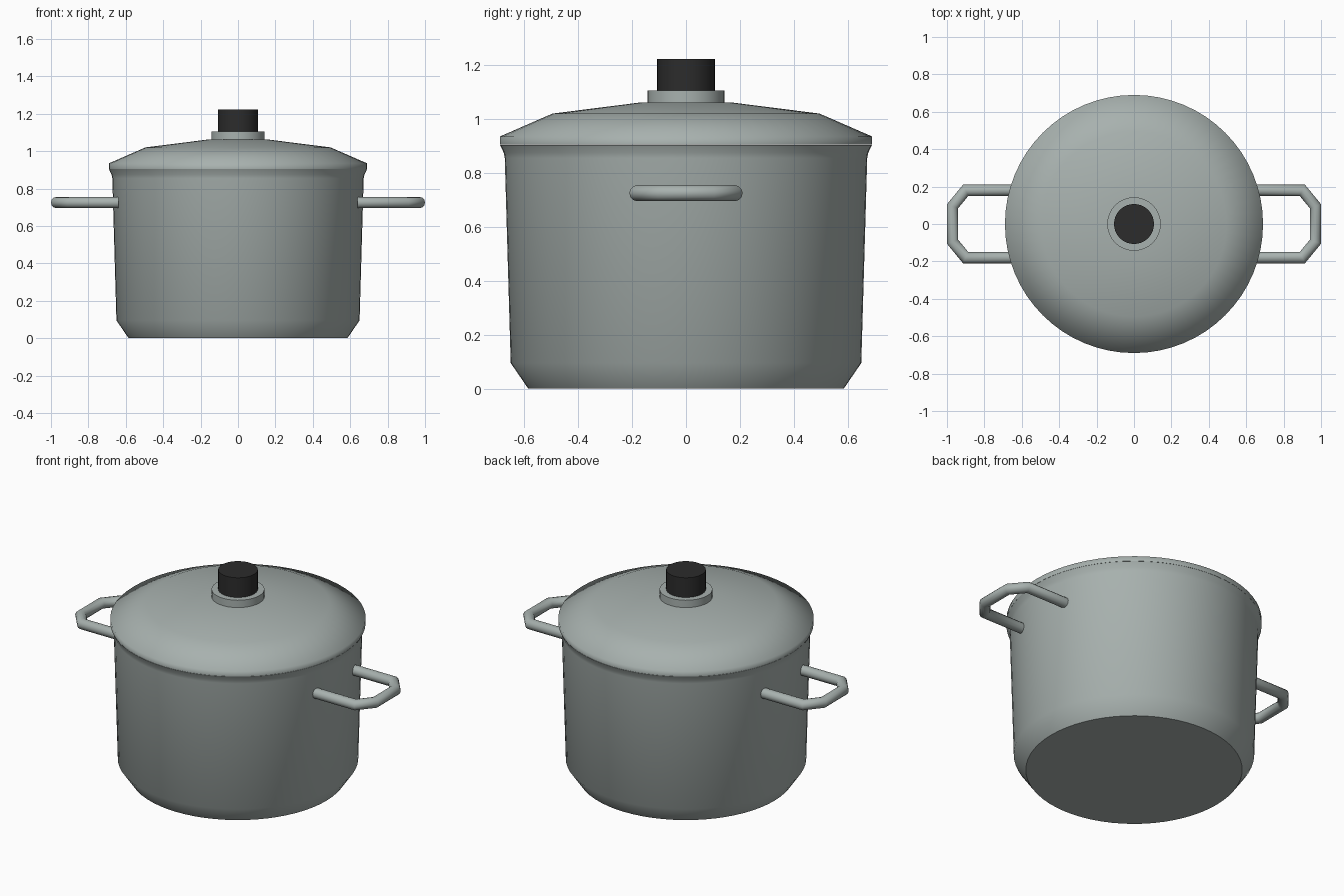
import bpy, bmesh, math
from mathutils import Vector

if "Cube" in bpy.data.objects:
    bpy.data.objects.remove(bpy.data.objects["Cube"])


def material(name, color):
    m = bpy.data.materials.new(name)
    m.diffuse_color = (*color, 1)
    m.use_nodes = True
    m.node_tree.nodes["Principled BSDF"].inputs["Base Color"].default_value = m.diffuse_color
    return m


STEEL = material("brushed_steel", (0.39, 0.44, 0.425))
BLACK = material("black_plastic", (0.025, 0.025, 0.025))


def skin(name, rings, mat, angle):
    """Join rings of points into a capped, smooth-shaded tube."""
    bm = bmesh.new()
    loops = [[bm.verts.new(p) for p in ring] for ring in rings]
    n = len(loops[0])
    for a, b in zip(loops, loops[1:]):
        for i in range(n):
            j = (i + 1) % n
            bm.faces.new((a[i], a[j], b[j], b[i]))
    bm.faces.new(loops[0][::-1])
    bm.faces.new(loops[-1])
    bmesh.ops.recalc_face_normals(bm, faces=bm.faces)
    mesh = bpy.data.meshes.new(name)
    bm.to_mesh(mesh)
    bm.free()
    mesh.materials.append(mat)
    ob = bpy.data.objects.new(name, mesh)
    bpy.context.collection.objects.link(ob)
    bpy.ops.object.select_all(action='DESELECT')
    ob.select_set(True)
    bpy.context.view_layer.objects.active = ob
    bpy.ops.object.shade_smooth_by_angle(angle=math.radians(angle))
    return ob


def lathe(name, profile, mat, sides=64, angle=42):
    """Turn a (radius, height) profile around z."""
    rings = [[(r * math.cos(math.tau * i / sides), r * math.sin(math.tau * i / sides), z)
              for i in range(sides)] for r, z in profile]
    return skin(name, rings, mat, angle)


def handle(name, side):
    """Bent rod with mitred corners, lying level beside the pot."""
    z, r, sides = 0.725, 0.03, 12
    path = [Vector((side * x, y, z)) for x, y in
            ((0.64, -0.18), (0.90, -0.18), (0.97, -0.095),
             (0.97, 0.095), (0.90, 0.18), (0.64, 0.18))]
    up = Vector((0, 0, 1))
    rings = []
    for i, p in enumerate(path):
        before = (p - path[i - 1]).normalized() if i > 0 else None
        after = (path[i + 1] - p).normalized() if i < len(path) - 1 else None
        before, after = before or after, after or before
        across = (before + after).normalized().cross(up)
        stretch = 1 / across.dot(before.cross(up))
        rings.append([p + r * (math.cos(t) * stretch * across + math.sin(t) * up)
                      for t in (math.tau * k / sides for k in range(sides))])
    return skin(name, rings, STEEL, 50)


# Pot body with chamfered foot and flared rim
lathe("pot_body", [(0.585, 0), (0.65, 0.095), (0.672, 0.855), (0.676, 0.875),
                   (0.69, 0.904)], STEEL)
# Domed lid with upright edge
lathe("lid", [(0.69, 0.905), (0.69, 0.935), (0.495, 1.02), (0.17, 1.061)], STEEL, angle=70)
# Knob and its collar
lathe("knob_collar", [(0.143, 1.055), (0.143, 1.105)], STEEL, 32)
lathe("knob", [(0.107, 1.10), (0.107, 1.222)], BLACK, 32)
# Side handles
handle("right_handle", 1)
handle("left_handle", -1)
